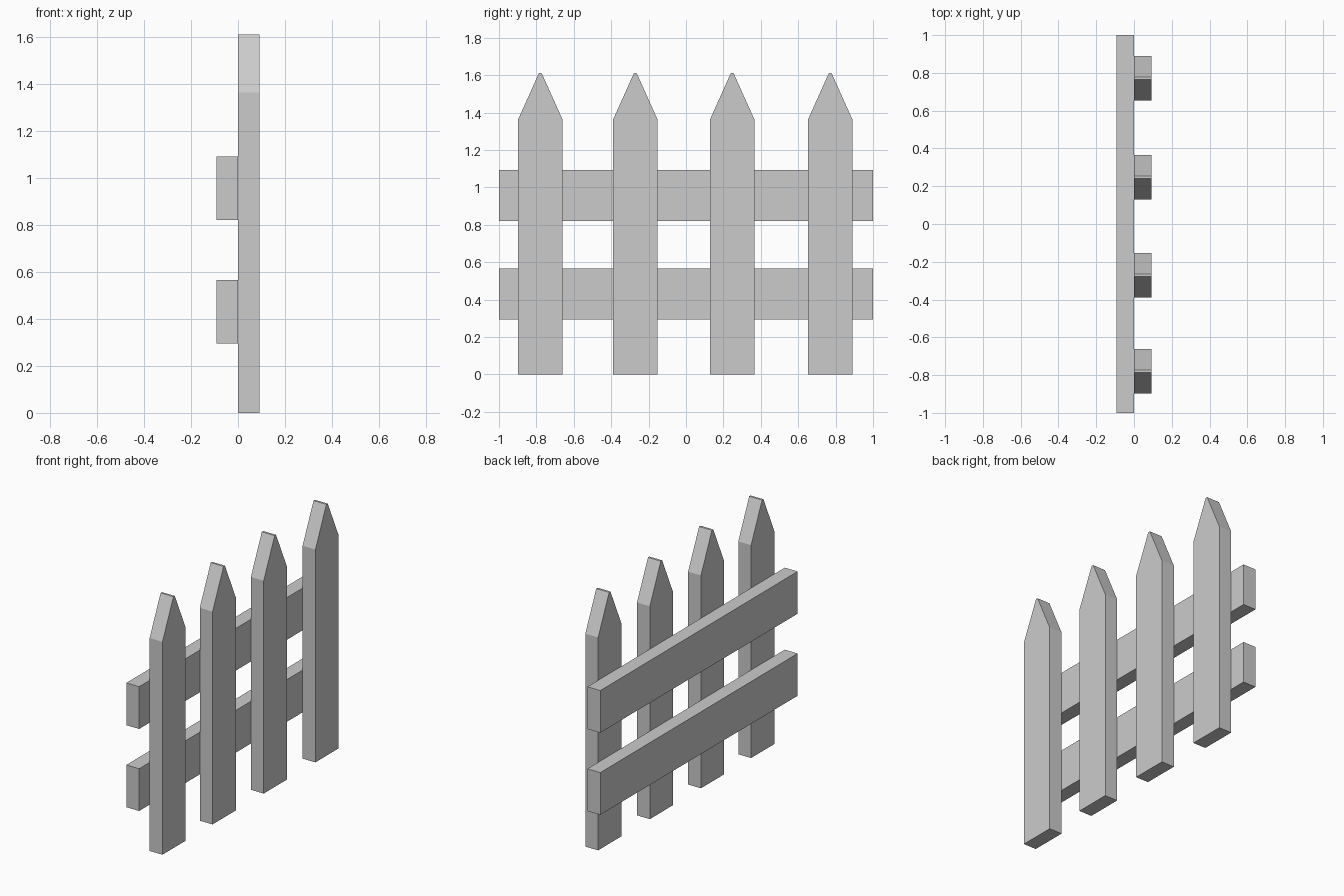
import bpy, bmesh

if "Cube" in bpy.data.objects:
    bpy.data.objects.remove(bpy.data.objects["Cube"])


def extrude_profile(name, profile, x0, x1):
    """Extrude a (y, z) outline from x0 to x1."""
    bm = bmesh.new()
    face = bm.faces.new([bm.verts.new((x0, y, z)) for y, z in profile])
    ext = bmesh.ops.extrude_face_region(bm, geom=[face])
    verts = [g for g in ext["geom"] if isinstance(g, bmesh.types.BMVert)]
    bmesh.ops.translate(bm, verts=verts, vec=(x1 - x0, 0, 0))
    bmesh.ops.recalc_face_normals(bm, faces=bm.faces)
    mesh = bpy.data.meshes.new(name)
    bm.to_mesh(mesh)
    bm.free()
    obj = bpy.data.objects.new(name, mesh)
    bpy.context.collection.objects.link(obj)
    return obj


# Pointed pickets with a narrow flat tip
HALF, TIP, SHOULDER, TOP = 0.118, 0.007, 1.365, 1.612
picket = [(-HALF, 0), (HALF, 0), (HALF, SHOULDER),
          (TIP, TOP), (-TIP, TOP), (-HALF, SHOULDER)]
for i, y in enumerate((-0.779, -0.271, 0.247, 0.771)):
    obj = extrude_profile(f"picket_{i + 1}", picket, 0.001, 0.092)
    obj.location.y = y

# Horizontal rails behind the pickets
for name, z0, z1 in (("lower_rail", 0.295, 0.566), ("upper_rail", 0.821, 1.092)):
    extrude_profile(name, [(-1, z0), (1, z0), (1, z1), (-1, z1)], -0.092, -0.001)
